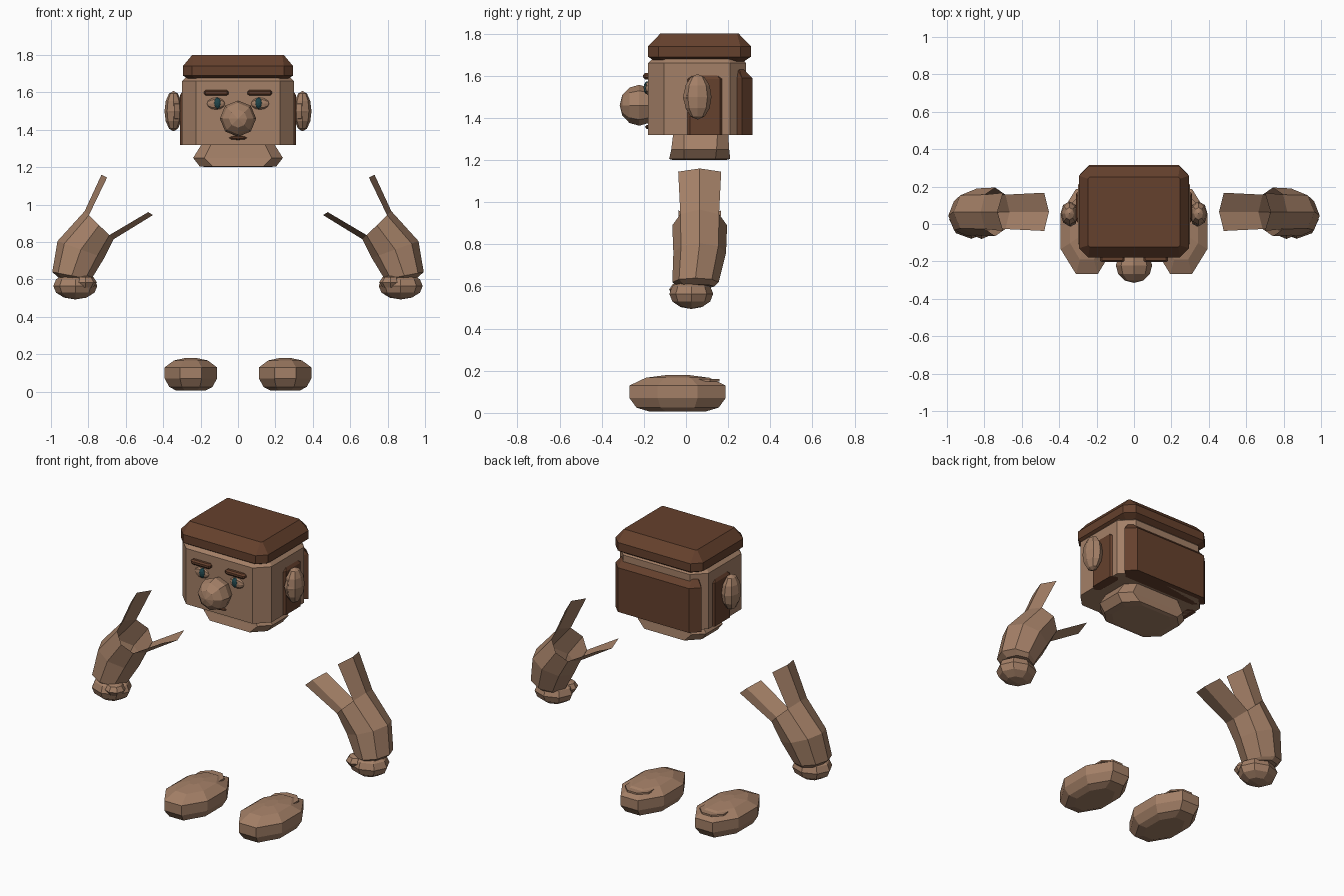
import bpy, bmesh, math
from mathutils import Vector

if "Cube" in bpy.data.objects:
    bpy.data.objects.remove(bpy.data.objects["Cube"])


def material(name, rgb):
    m = bpy.data.materials.new(name)
    m.diffuse_color = (*rgb, 1)
    m.use_nodes = True
    m.node_tree.nodes["Principled BSDF"].inputs["Base Color"].default_value = m.diffuse_color
    return m


SKIN = material("skin", (0.37, 0.215, 0.135))
HAIR = material("brown_hair", (0.13, 0.052, 0.026))
EYE = material("dark_teal", (0.015, 0.06, 0.07))


def finish(name, bm, mat, fix=True):
    if fix:
        bmesh.ops.recalc_face_normals(bm, faces=bm.faces)
    me = bpy.data.meshes.new(name)
    bm.to_mesh(me)
    bm.free()
    me.materials.append(mat)
    ob = bpy.data.objects.new(name, me)
    bpy.context.collection.objects.link(ob)
    return ob


def skin_rings(bm, rings):
    """Join successive closed rings with quads."""
    vs = [[bm.verts.new(p) for p in r] for r in rings]
    n = len(rings[0])
    for a, b in zip(vs, vs[1:]):
        for i in range(n):
            j = (i + 1) % n
            bm.faces.new((a[i], a[j], b[j], b[i]))
    return vs


def loft(name, rings, mat):
    bm = bmesh.new()
    vs = skin_rings(bm, rings)
    bm.faces.new(vs[0][::-1])
    bm.faces.new(vs[-1])
    return finish(name, bm, mat)


def rect(x0, x1, y0, y1, c, z):
    """Rectangle with cut corners."""
    return [(x0 + c, y0, z), (x1 - c, y0, z), (x1, y0 + c, z), (x1, y1 - c, z),
            (x1 - c, y1, z), (x0 + c, y1, z), (x0, y1 - c, z), (x0, y0 + c, z)]


def octagon(cx, cy, rx, ry, z):
    k = 1 / math.cos(math.pi / 8)
    return [(cx + rx * k * math.cos((i + .5) * math.pi / 4),
             cy + ry * k * math.sin((i + .5) * math.pi / 4), z) for i in range(8)]


def ball(name, loc, rad, mat, seg=8, rings=6, turn=None):
    bm = bmesh.new()
    bmesh.ops.create_uvsphere(bm, u_segments=seg, v_segments=rings, radius=1)
    for v in bm.verts:
        p = v.co.copy()
        if turn == 'Y':      # pole faces front
            p = Vector((p.x, -p.z, p.y))
        elif turn == 'X':    # pole faces sideways
            p = Vector((p.z, p.x, p.y))
        v.co = Vector(loc) + Vector((p.x * rad[0], p.y * rad[1], p.z * rad[2]))
    return finish(name, bm, mat)


# Head block with cut corners
loft("head", [rect(-.30, .30, -.18, .285, .075, 1.32),
              rect(-.30, .30, -.18, .285, .075, 1.66),
              rect(-.26, .26, -.14, .25, .06, 1.70)], SKIN)

# Flat crown of hair
loft("hair_crown", [rect(-.235, .235, -.125, .255, .03, 1.655),
                    rect(-.295, .295, -.18, .308, .05, 1.69),
                    rect(-.295, .295, -.18, .308, .05, 1.74),
                    rect(-.245, .245, -.122, .25, .008, 1.80)], HAIR)

# Hair at the back
loft("hair_back", [rect(-.29, .29, .215, .315, .05, 1.32),
                   rect(-.29, .29, .215, .315, .05, 1.59),
                   rect(-.25, .25, .225, .265, .015, 1.64)], HAIR)

# Neck flaring out into a collar of skin
loft("neck", [rect(-.165, .165, -.06, .19, .07, 1.20),
              rect(-.205, .205, -.08, .21, .07, 1.205),
              rect(-.24, .24, -.07, .205, .06, 1.25),
              rect(-.19, .19, -.06, .20, .05, 1.33)], SKIN)

# Nose and mouth
ball("nose", (0, -.222, 1.46), (.097, .093, .097), SKIN, 8, 6, 'Y')
ball("mouth", (0, -.18, 1.357), (.05, .014, .011), HAIR, 8, 4, 'X')

for s, side in ((-1, "left"), (1, "right")):
    # Hair beside the ear
    x0, x1 = sorted((s * .25, s * .31))
    loft(side + "_side_hair", [rect(x0, x1, -.002, .182, .02, 1.32),
                               rect(x0, x1, -.002, .182, .02, 1.585),
                               rect(x0 + .012, x1 - .012, .02, .16, .015, 1.605)], HAIR)
    # Ear with inner fold
    ball(side + "_ear", (s * .345, .055, 1.50), (.048, .066, .108), SKIN, 8, 6)
    ball(side + "_ear_fold", (s * .34, .02, 1.50), (.035, .035, .055), SKIN, 6, 4)
    # Eye, lid and brow
    ball(side + "_eyelid", (s * .118, -.18, 1.54), (.048, .014, .032), SKIN, 8, 6, 'X')
    ball(side + "_eye", (s * .11, -.185, 1.543), (.02, .016, .031), EYE, 8, 6, 'Y')
    x0, x1 = sorted((s * .05, s * .182))
    loft(side + "_brow", [rect(x0 + .01, x1 - .01, -.195, -.17, .005, 1.583),
                          rect(x0, x1, -.203, -.17, .008, 1.592),
                          rect(x0, x1, -.203, -.17, .008, 1.604),
                          rect(x0 + .01, x1 - .01, -.195, -.17, .005, 1.613)], HAIR)

    # Foot with a heel disc
    cx = s * .252
    loft(side + "_foot", [octagon(cx, -.04, .08, .135, .007),
                          octagon(cx, -.04, .115, .195, .025),
                          octagon(cx, -.04, .14, .228, .07),
                          octagon(cx, -.04, .14, .228, .13),
                          octagon(cx, -.04, .09, .15, .167),
                          octagon(cx, -.04, .03, .05, .18)], SKIN)
    loft(side + "_ankle", [octagon(cx, .08, .08, .08, .15),
                           octagon(cx, .08, .08, .08, .16)], SKIN)

    # Open arm tube: outer x,z / inner x,z / y centre / y radius per ring
    bm = bmesh.new()
    rings = []
    for ox, oz, ix, iz, cy, ry in ((.82, .965, .665, .815, .065, .13),
                                   (.965, .805, .715, .715, .065, .125),
                                   (.993, .64, .785, .60, .045, .11),
                                   (.96, .61, .80, .59, .05, .085)):
        ring = []
        for i in range(8):
            a = i * math.pi / 4
            t = math.cos(a) / 2
            ring.append((s * ((ox + ix) / 2 + t * (ox - ix)), cy + ry * math.sin(a),
                         (oz + iz) / 2 + t * (oz - iz)))
        rings.append(ring)
    vs = skin_rings(bm, rings)
    bm.faces.new(vs[-1])
    # Shoulder flap above and armpit flap below the opening
    for idx, ends in (((7, 0, 1), ((.70, 1.145), (.73, 1.16))),
                      ((3, 4, 5), ((.48, .96), (.455, .944)))):
        tips = []
        for k, i in enumerate(idx):
            x, z = ends[k % 2]
            y = .065 + .102 * (k - 1) * (1 if idx[0] == 7 else -1)
            tips.append(bm.verts.new((s * x, y, z)))
        for k in (0, 1):
            bm.faces.new((vs[0][idx[k]], vs[0][idx[k + 1]], tips[k + 1], tips[k]))
    finish(side + "_arm", bm, SKIN)

    # Fist and thumb
    ball(side + "_hand", (s * .87, .025, .565), (.118, .104, .072), SKIN, 8, 6)
    ball(side + "_thumb", (s * .815, -.02, .585), (.06, .06, .038), SKIN, 8, 4)
